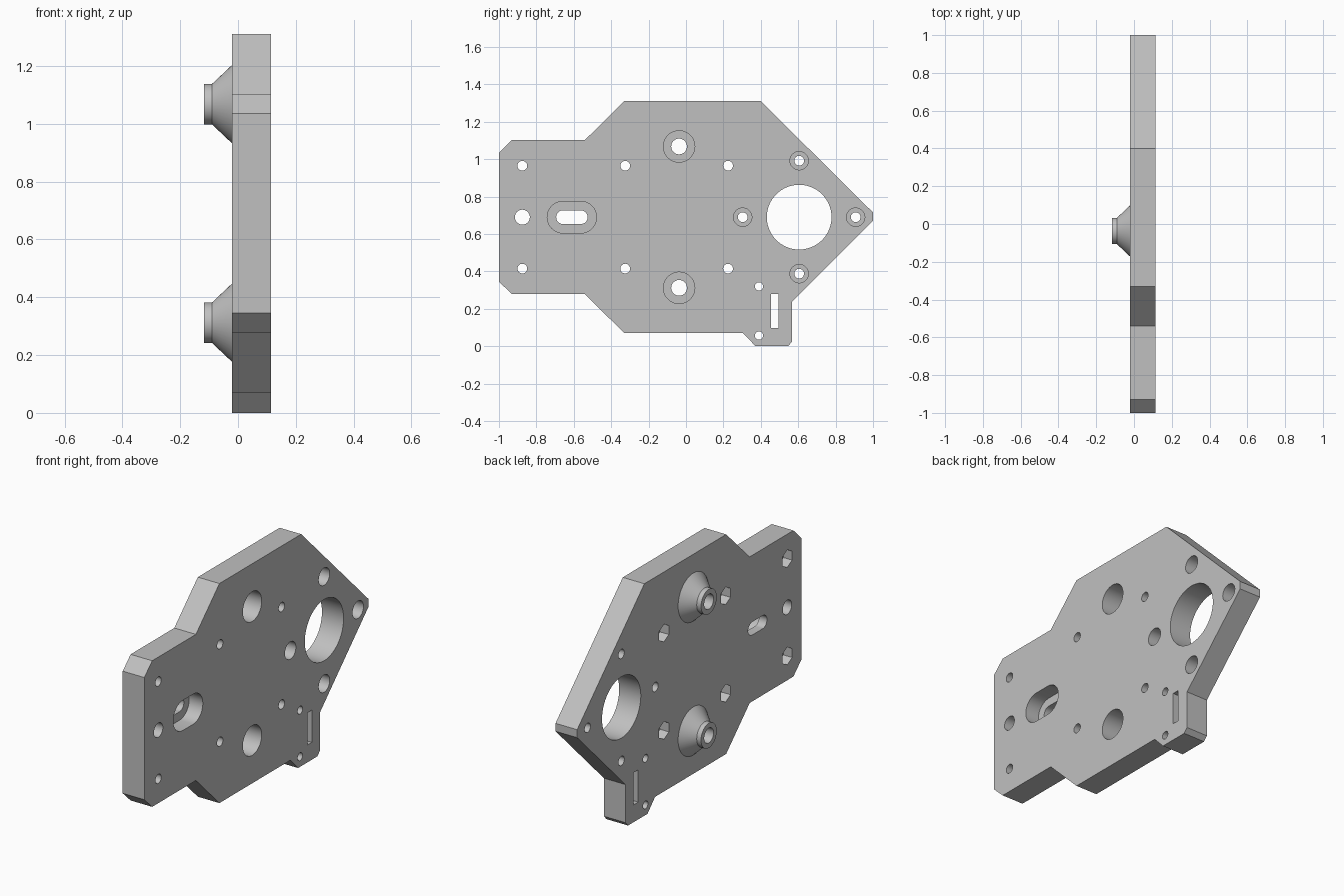
import bpy, bmesh, math
from mathutils import Matrix

cube = bpy.data.objects.get("Cube")
if cube:
    bpy.data.objects.remove(cube, do_unlink=True)

INNER, OUTER = -0.02, 0.115      # plate faces along x
MID = 0.69                       # height of the symmetry line

grey = bpy.data.materials.new("plain grey")
grey.use_nodes = True
grey.diffuse_color = (0.53, 0.53, 0.53, 1)
grey.node_tree.nodes["Principled BSDF"].inputs["Base Color"].default_value = grey.diffuse_color


def prism(bm, outline, x0, x1):
    """Extrude a (y, z) outline along x."""
    face = bm.faces.new([bm.verts.new((x0, y, z)) for y, z in outline])
    result = bmesh.ops.extrude_face_region(bm, geom=[face])
    verts = [v for v in result["geom"] if isinstance(v, bmesh.types.BMVert)]
    bmesh.ops.translate(bm, verts=verts, vec=(x1 - x0, 0, 0))


def disc(y, z, r, n=48, turn=0.0):
    return [(y + r * math.cos(turn + math.tau * i / n),
             z + r * math.sin(turn + math.tau * i / n)) for i in range(n)]


def slot(y, z, half, r, n=16):
    """Rounded slot lying along y."""
    pts = []
    for side in (0, 1):
        for i in range(n + 1):
            a = -math.pi / 2 + math.pi * (side + i / n)
            pts.append((y + (half if side == 0 else -half) + r * math.cos(a),
                        z + r * math.sin(a)))
    return pts


def finish(bm, name):
    bmesh.ops.recalc_face_normals(bm, faces=bm.faces)
    mesh = bpy.data.meshes.new(name)
    bm.to_mesh(mesh)
    bm.free()
    mesh.materials.append(grey)
    ob = bpy.data.objects.new(name, mesh)
    bpy.context.collection.objects.link(ob)
    return ob


# Plate outline
bm = bmesh.new()
prism(bm, [(-1, .345), (-.93, .278), (-.54, .278), (-.33, .07), (.305, .07),
           (.372, 0), (.545, 0), (.568, .025), (.568, .24), (1, .67),
           (1, .715), (.4, 1.31), (-.33, 1.31), (-.54, 1.103),
           (-.93, 1.103), (-1, 1.035)], INNER, OUTER)
plate = finish(bm, "mounting_plate")

# Two tapered bosses on the inner face
BOSS_Y, BOSS_Z = -0.037, (MID - .378, MID + .378)
bm = bmesh.new()
for z in BOSS_Z:
    rings = []
    for x, r in [(.02, .136), (INNER, .136), (-.09, .07), (-.117, .07)]:
        rings.append([bm.verts.new((x, a, b)) for a, b in disc(BOSS_Y, z, r)])
    for a, b in zip(rings, rings[1:]):
        for i in range(len(a)):
            j = (i + 1) % len(a)
            bm.faces.new((a[i], a[j], b[j], b[i]))
    bm.faces.new(rings[0])
    bm.faces.new(rings[-1])
bosses = finish(bm, "boss_blanks")

# Hole positions
bolts = [(y, MID + s * .275) for y in (-.875, -.325, .225) for s in (-1, 1)]
ring = [(.605 + a * .302, MID + b * .302) for a, b in ((1, 0), (-1, 0), (0, 1), (0, -1))]

# Holes right through
bm = bmesh.new()
through = [disc(y, z, .026) for y, z in bolts]
through += [disc(y, z, .026) for y, z in ring]
through += [disc(BOSS_Y, z, .042) for z in BOSS_Z]
through += [disc(.39, z, .022) for z in (.057, .32)]
through += [disc(-.875, MID, .04), disc(.605, MID, .173, 96), slot(-.61, MID, .047, .037)]
through += [[(.455, .098), (.495, .098), (.495, .28), (.455, .28)]]
for outline in through:
    prism(bm, outline, -.3, .3)
holes = finish(bm, "hole_cutter")

# Counterbores on the outer face, hexagonal nut pockets on the inner face
bm = bmesh.new()
for z in BOSS_Z:
    prism(bm, disc(BOSS_Y, z, .084), -.03, .3)
for y, z in ring:
    prism(bm, disc(y, z, .049), .015, .3)
prism(bm, slot(-.61, MID, .047, .085), .03, .3)
for y, z in bolts:
    prism(bm, disc(y, z, .05, 6, math.pi / 6), -.3, .035)
recesses = finish(bm, "recess_cutter")

# Combine and bake the result
for helper, op in ((bosses, "UNION"), (recesses, "DIFFERENCE"), (holes, "DIFFERENCE")):
    helper.hide_render = True
    mod = plate.modifiers.new(helper.name, "BOOLEAN")
    mod.operation, mod.object, mod.solver = op, helper, "EXACT"
graph = bpy.context.evaluated_depsgraph_get()
baked = bpy.data.meshes.new_from_object(plate.evaluated_get(graph))
plate.modifiers.clear()
plate.data = baked
for helper in (bosses, recesses, holes):
    bpy.data.objects.remove(helper, do_unlink=True)

# Smooth the round walls, keep edges sharp
bpy.ops.object.select_all(action="DESELECT")
plate.select_set(True)
bpy.context.view_layer.objects.active = plate
bpy.ops.object.shade_smooth_by_angle(angle=math.radians(25))
